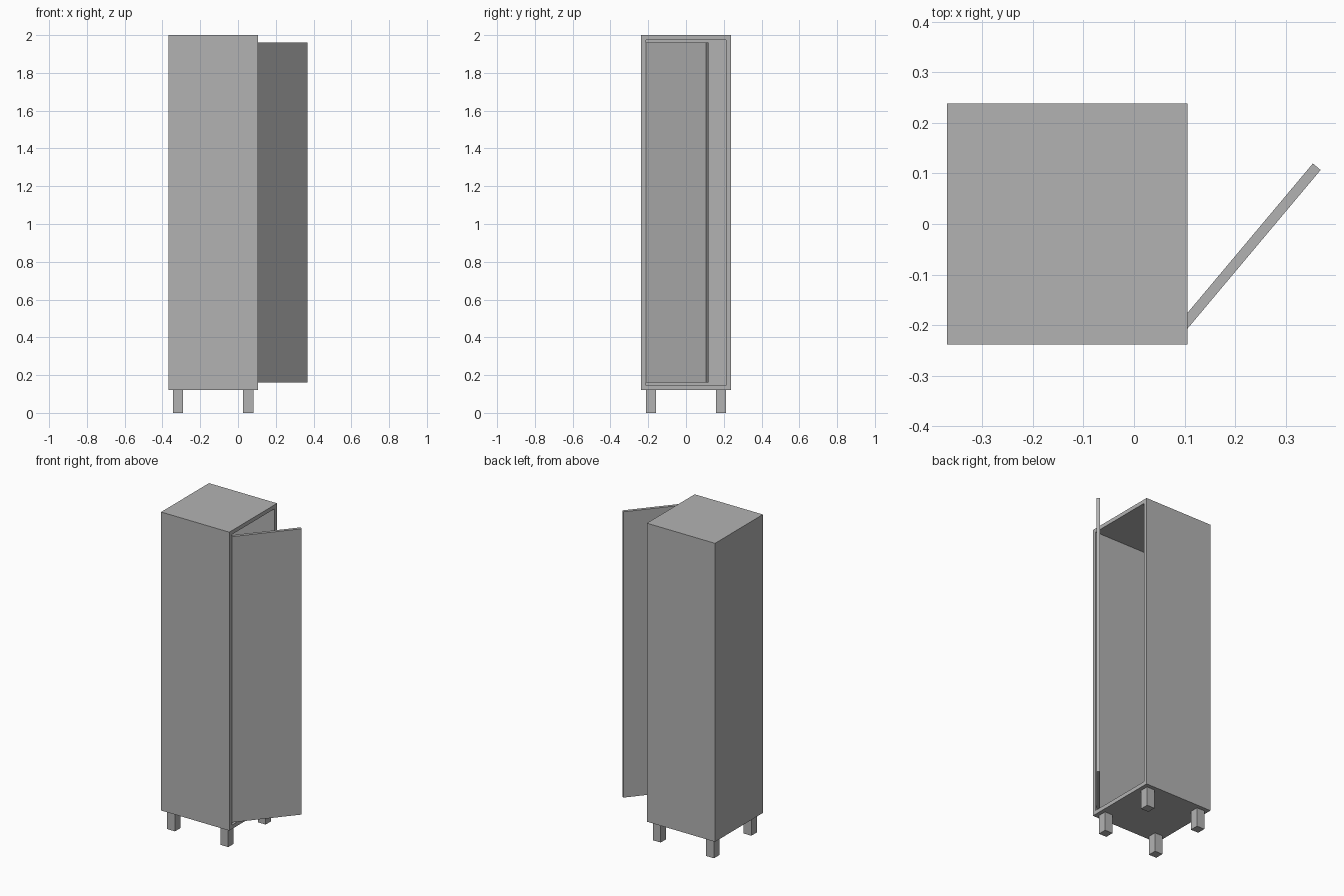
import bpy
from math import radians
from mathutils import Matrix, Vector

if "Cube" in bpy.data.objects:
    bpy.data.objects.remove(bpy.data.objects["Cube"])

X0, X1 = -0.369, 0.106   # cabinet body, back to open side
HY = 0.238               # half width
Z0, Z1 = 0.12, 2.0
T = 0.025                # panel thickness

# Mid-grey finish shared by all parts
grey = bpy.data.materials.new("grey_finish")
grey.diffuse_color = (0.45, 0.45, 0.45, 1)
grey.use_nodes = True
grey.node_tree.nodes["Principled BSDF"].inputs["Base Color"].default_value = grey.diffuse_color


def box(name, lo, hi):
    lo, hi = Vector(lo), Vector(hi)
    bpy.ops.mesh.primitive_cube_add(size=1)
    ob = bpy.context.object
    ob.name = name
    ob.data.transform(Matrix.Translation((lo + hi) / 2) @ Matrix.Diagonal((*(hi - lo), 1)))
    ob.data.materials.append(grey)
    return ob


# Cabinet body, hollowed out from the open +x side
body = box("cabinet_body", (X0, -HY, Z0), (X1, HY, Z1))
cutter = box("interior_cutter", (X0 + T, -HY + T, Z0 + T), (X1 + 0.1, HY - T, Z1 - T))
mod = body.modifiers.new("hollow", 'BOOLEAN')
mod.operation = 'DIFFERENCE'
mod.solver = 'EXACT'
mod.object = cutter
bpy.context.view_layer.objects.active = body
bpy.ops.object.modifier_apply(modifier=mod.name)
bpy.data.objects.remove(cutter)

# Inset door, swung 40 degrees open about its vertical hinge edge
door = box("door", (-0.02, 0, 0.16), (0, 0.418, 1.96))
door.location = (0.1, -0.2135, 0)
door.rotation_euler.z = radians(-40)

# Square legs, inset from the corners
L = 0.054
for xn, x in (("back", X0 + T), ("door_side", X1 - T - L)):
    for yn, y in (("left", -HY + T), ("right", HY - T - L)):
        box(f"leg_{xn}_{yn}", (x, y, 0), (x + L, y + L, Z0))
